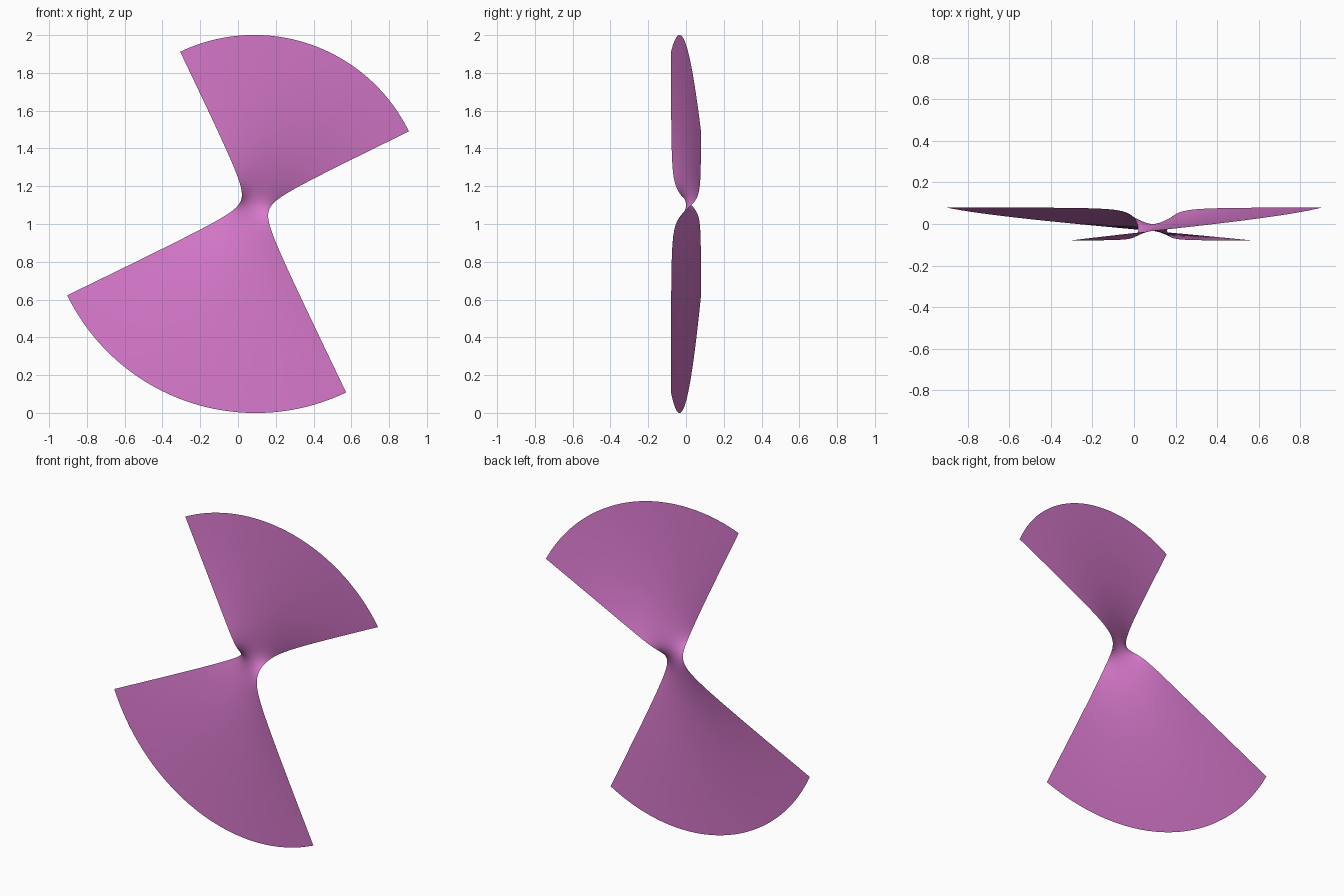
import bpy, bmesh, math

if "Cube" in bpy.data.objects:
    bpy.data.objects.remove(bpy.data.objects["Cube"])

# Twisted double fan: a smooth sheet with a narrow saddle-shaped neck.
# u runs across the fan (hyperbola edges), v runs along it (near-circular arcs).
A = 0.111                      # focal size, sets the neck width
HALF = math.radians(45)        # half opening of each fan
TILT = math.radians(70.8)      # lean of the fan axis in the front view
CX, CZ = 0.09, 1.10            # neck centre
DEPTH = 0.08                   # half depth
V_TOP, V_LOW = math.asinh(0.9 / A), math.asinh(1.1 / A)
NU, NV = 48, 120


def point(u, v):
    s = A * math.sinh(v) * math.cos(u)
    t = A * math.cosh(v) * math.sin(u)
    x = CX + s * math.cos(TILT) + t * math.sin(TILT)
    z = CZ + s * math.sin(TILT) - t * math.cos(TILT)
    y = DEPTH * u / HALF * math.tanh(v)
    return x, y, z


bm = bmesh.new()
grid = []
for j in range(NV + 1):
    v = -V_LOW + (V_TOP + V_LOW) * j / NV
    grid.append([bm.verts.new(point(HALF * (2 * i / NU - 1), v))
                 for i in range(NU + 1)])
for j in range(NV):
    for i in range(NU):
        f = bm.faces.new((grid[j][i], grid[j][i + 1],
                          grid[j + 1][i + 1], grid[j + 1][i]))
        f.smooth = True

mesh = bpy.data.meshes.new("twisted_fan_sheet")
bm.to_mesh(mesh)
bm.free()

# Single orchid pink colour
mat = bpy.data.materials.new("orchid_pink")
mat.diffuse_color = (0.68, 0.19, 0.60, 1)
mat.use_nodes = True
mat.node_tree.nodes["Principled BSDF"].inputs["Base Color"].default_value = mat.diffuse_color
mesh.materials.append(mat)
obj = bpy.data.objects.new("twisted_fan_sheet", mesh)
bpy.context.collection.objects.link(obj)
